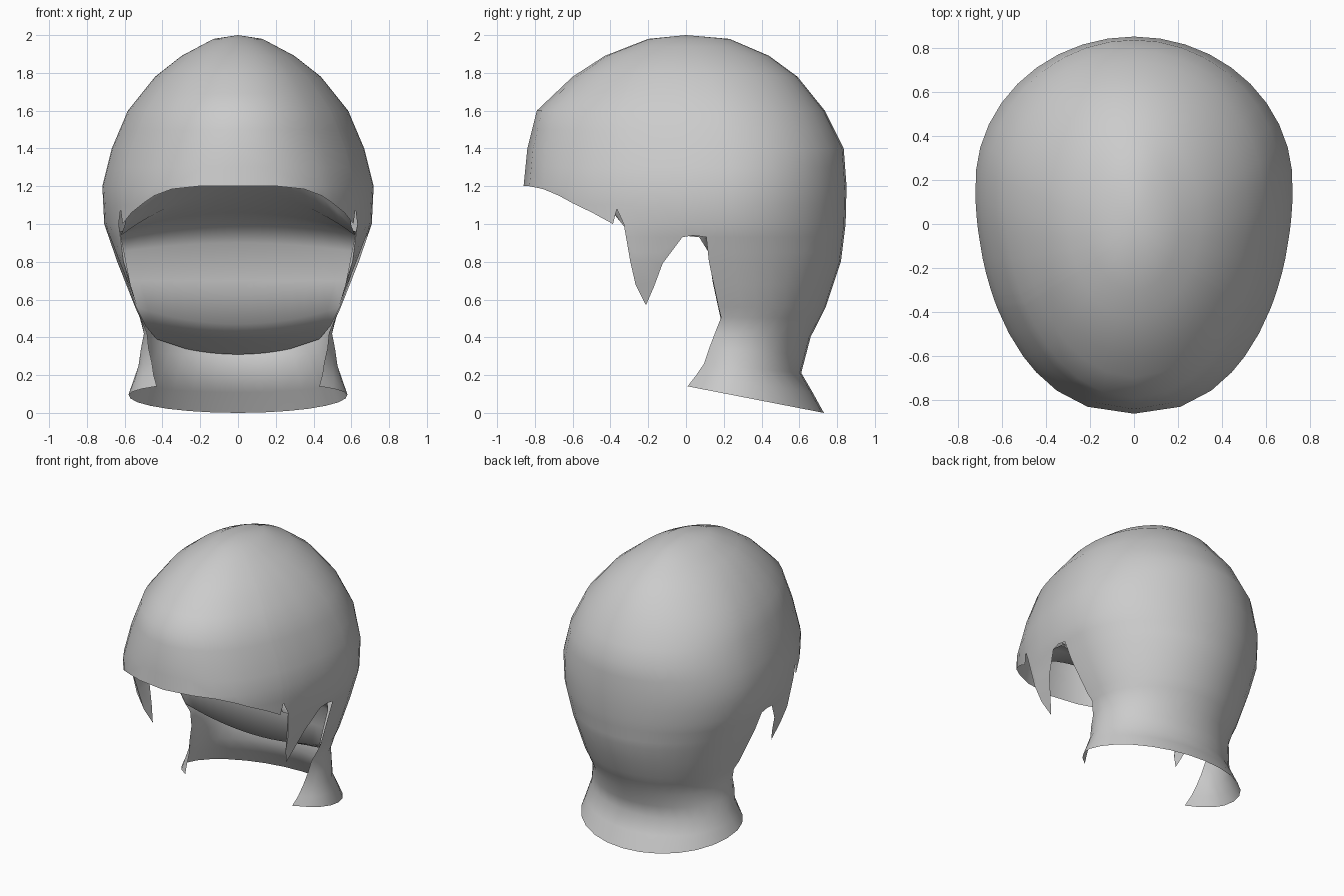
import bpy, bmesh, math

if "Cube" in bpy.data.objects:
    bpy.data.objects.remove(bpy.data.objects["Cube"])

# Horizontal sections: height, half width, centre y, front y, back y, wrap, tilt, side squareness
SECTIONS = [
    (2.00, .00, .00, .00, .00, 1, 0, 1),
    (1.98, .13, .00, -.20, .23, 1, 0, 1),
    (1.89, .30, .03, -.43, .44, 1, 0, 1),
    (1.78, .44, .08, -.60, .59, 1, 0, 1),
    (1.60, .585, .13, -.79, .735, 1, 0, 1),
    (1.40, .67, .17, -.84, .835, 1, 0, .95),
    (1.20, .72, .18, -.86, .85, 1, 0, .87),
    (1.00, .71, .18, -.86, .845, 1, 0, .85),
    (.80, .64, .20, -.82, .82, 1, 0, .4),
    (.56, .545, .25, -.76, .74, 1, 0, .2),
    (.50, .52, .25, -.20, .71, 1.04, .05, 1),
    (.40, .50, .24, -.08, .66, 1.12, .2, 1),
    (.20, .53, .25, -.05, .61, 1.28, .5, 1),
    (.00, .58, .25, -.11, .73, 1.40, 1, 1),
]
ROWS = [2, 1.98, 1.94, 1.89, 1.78, 1.69, 1.6, 1.5, 1.4, 1.3, 1.2, 1.1, 1.0,
        .93, .85, .8, .68, .56, .5, .4, .3, .2, .1, 0]

# Hem from fringe centre to ear: (cosine of the direction, height)
HEM = [(-1, 1.2), (-.97, 1.2), (-.9, 1.185), (-.82, 1.15), (-.75, 1.11), (-.65, 1.06),
       (-.545, 1.0), (-.525, 1.08), (-.49, 1.0), (-.485, .68), (-.455, .57),
       (-.39, .67), (-.32, .79), (-.2, .93), (-.14, .94), (-.077, .93)]
EAR = math.acos(-.077)
BACK_STEPS = 10

# Underside strips, behind the fringe to nape: side x, y, z, then centre y, z
UNDERSIDE = [
    (.59, -.40, 1.09, -.78, 1.58), (.60, -.33, .99, -.60, 1.32),
    (.62, -.22, .94, -.40, 1.17), (.67, -.03, .94, -.15, 1.06),
    (.67, .07, .93, .07, 1.0),
    (.64, .12, .85, .14, .90), (.59, .14, .70, .17, .70),
    (.54, .17, .56, .19, .47), (.49, .30, .46, .38, .39),
    (.43, .45, .39, .53, .34), (.28, .57, .34, .62, .31),
]


def section(z):
    for a, b in zip(SECTIONS, SECTIONS[1:]):
        if z >= b[0]:
            t = (a[0] - z) / (a[0] - b[0])
            return [p + (q - p) * t for p, q in zip(a, b)]
    return SECTIONS[-1]


def point(theta, z, lower=False):
    _, w, c, front, back, wrap, tilt, power = section(z)
    if lower:
        theta *= wrap
    k, s = math.cos(theta), max(math.sin(theta), 0)
    if k < 0:
        y = c + k * (c - front)
        s = s ** power if s > 1e-5 else 0
    else:
        y = c + k * (back - c)
    return (w * s, y, z + tilt * .195 * (.73 - y))


def sheet(name, grids, angle):
    """Half a sheet from grids of points, welded and mirrored across x."""
    bm = bmesh.new()
    for grid in grids:
        rows = [[bm.verts.new(p) for p in line] for line in grid]
        for a, b in zip(rows, rows[1:]):
            for j in range(len(a) - 1):
                bm.faces.new((a[j], a[j + 1], b[j + 1], b[j]))
    bmesh.ops.remove_doubles(bm, verts=bm.verts, dist=.0008)
    bmesh.ops.dissolve_degenerate(bm, edges=bm.edges, dist=.0005)
    bmesh.ops.recalc_face_normals(bm, faces=bm.faces)
    mesh = bpy.data.meshes.new(name)
    bm.to_mesh(mesh)
    bm.free()
    ob = bpy.data.objects.new(name, mesh)
    bpy.context.collection.objects.link(ob)
    mirror = ob.modifiers.new("Mirror", 'MIRROR')
    mirror.merge_threshold = .002
    bpy.ops.object.select_all(action='DESELECT')
    ob.select_set(True)
    bpy.context.view_layer.objects.active = ob
    bpy.ops.object.shade_smooth_by_angle(angle=math.radians(angle))
    return ob


# Outer hair: dome, fringe and sideburns, welded to the back and flared nape
front = [[point(math.acos(k), max(z, low)) for z in ROWS] for k, low in HEM]
back = [[point(EAR * (1 - i / BACK_STEPS), z, True) for z in ROWS]
        for i in range(BACK_STEPS + 1)]
sheet("hair_shell", [front, back], 50)

# Underside: closes the hair mass from behind the fringe to the nape
under = []
for x, y, z, yc, zc in UNDERSIDE:
    us = [i / 8 for i in range(9)]
    under.append([(x * u, y + (yc - y) * (1 - u * u), z + (zc - z) * (1 - u * u)) for u in us])
sheet("hair_underside", [under], 70)
